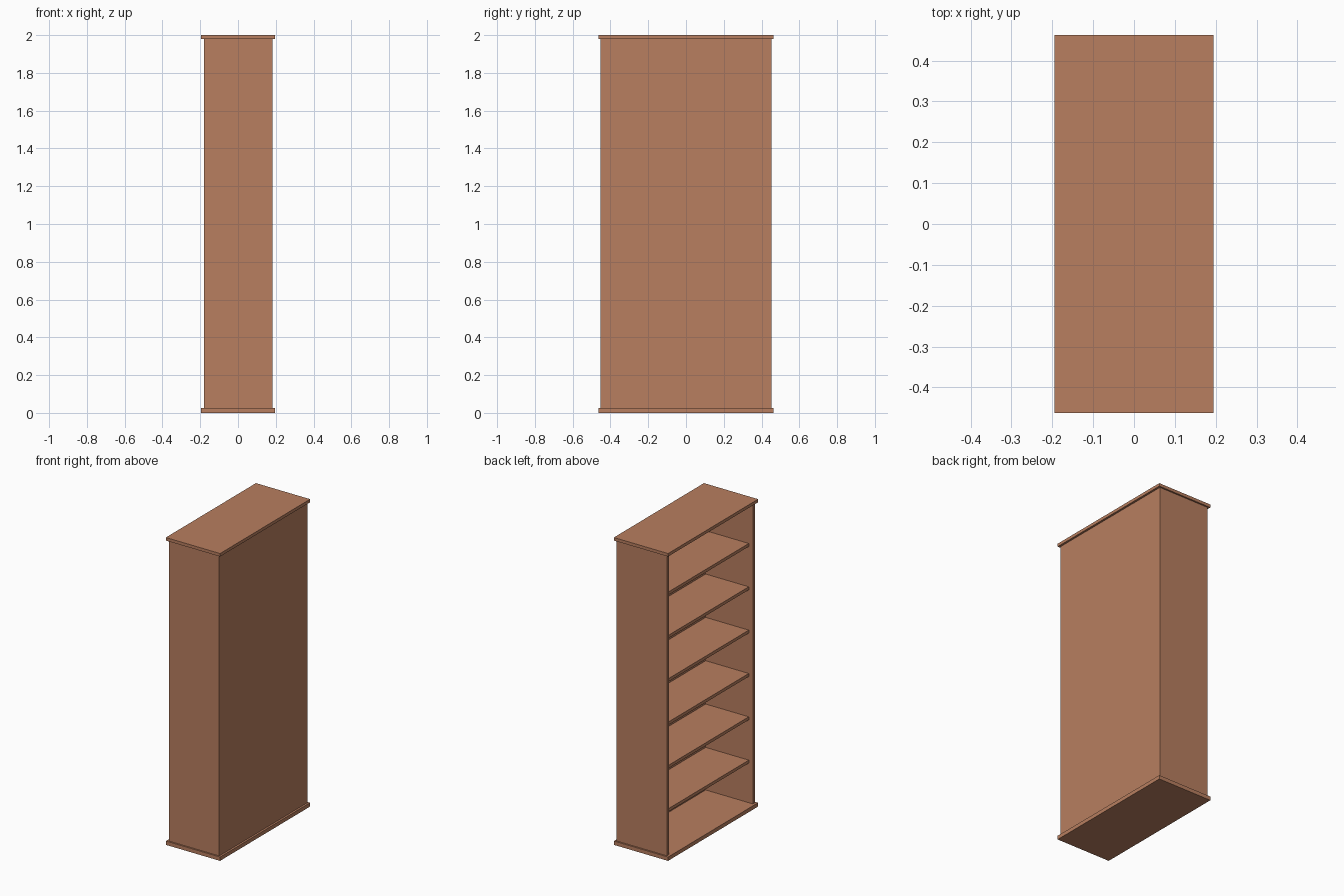
import bpy

if "Cube" in bpy.data.objects:
    bpy.data.objects.remove(bpy.data.objects["Cube"])

wood = bpy.data.materials.new("brown_wood")
wood.diffuse_color = (0.48, 0.21, 0.115, 1)
wood.use_nodes = True
wood.node_tree.nodes["Principled BSDF"].inputs["Base Color"].default_value = wood.diffuse_color


def board(name, x, y, z):
    """Flat board given its (min, max) range on each axis."""
    mid = [(a + b) / 2 for a, b in (x, y, z)]
    bpy.ops.mesh.primitive_cube_add(size=1, location=mid)
    ob = bpy.context.object
    ob.name = name
    ob.scale = [b - a for a, b in (x, y, z)]
    bpy.ops.object.transform_apply(location=False, rotation=False, scale=True)
    ob.data.materials.append(wood)
    return ob


BASE, TOP = 0.025, 1.98      # inner floor and ceiling
FRONT, BACK = -0.18, 0.182   # open side faces -x
OUT, INN = 0.453, 0.431      # outer and inner faces of the side panels
REAR = 0.16                  # inner face of the rear panel

# Overhanging base and top boards
board("base_board", (-0.195, 0.195), (-0.463, 0.463), (0, BASE))
board("top_board", (-0.195, 0.195), (-0.463, 0.463), (TOP, 2.0))

# Side panels and closed rear panel
board("side_panel_near", (FRONT, BACK), (-OUT, -INN), (BASE, TOP))
board("side_panel_far", (FRONT, BACK), (INN, OUT), (BASE, TOP))
board("rear_panel", (REAR, BACK), (-INN, INN), (BASE, TOP))

# Six shelves, set back from the open edge
for i in range(6):
    z = 0.302 + i * 0.282
    board(f"shelf_{i + 1}", (-0.15, REAR), (-INN, INN), (z - 0.02, z))
